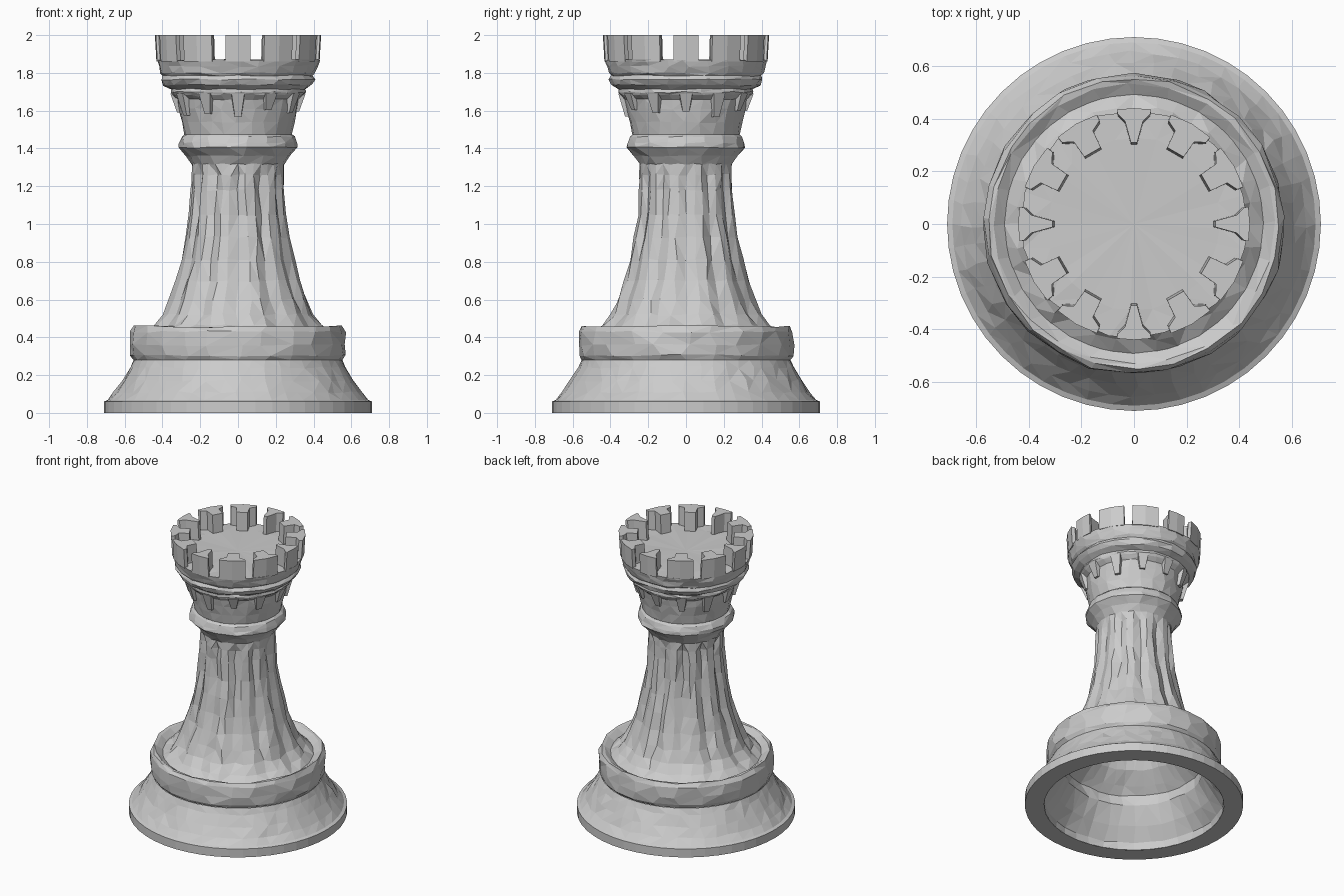
import bpy, bmesh, math, random

random.seed(7)
TAU = 2 * math.pi


def finish(bm, name):
    bmesh.ops.remove_doubles(bm, verts=bm.verts, dist=0.0005)
    bmesh.ops.triangulate(bm, faces=bm.faces)
    mesh = bpy.data.meshes.new(name)
    bm.to_mesh(mesh)
    bm.free()
    obj = bpy.data.objects.new(name, mesh)
    bpy.context.collection.objects.link(obj)
    return obj


def lathe(name, profile, segs, wear=0.0, groove=0.0):
    """Revolve (radius, z) points; wear roughens inner rows, groove cuts 12 flutes."""
    bm = bmesh.new()
    rows = []
    for i, (r, z) in enumerate(profile):
        end = i in (0, len(profile) - 1)
        w = 0 if end else wear
        row = []
        for s in range(segs):
            rr = r + random.uniform(-w, w * 0.5) if r else 0
            if groove and not end and (s * 12) % segs == 0:
                rr -= groove
            a = TAU * s / segs
            if w:
                a += random.uniform(-0.2, 0.2) * TAU / segs
            zz = z + random.uniform(-w, w) * 0.7
            row.append(bm.verts.new((rr * math.cos(a), rr * math.sin(a), zz)))
        rows.append(row)
    for lo, hi in zip(rows, rows[1:]):
        for s in range(segs):
            t = (s + 1) % segs
            bm.faces.new((lo[s], lo[t], hi[t], hi[s]))
    return finish(bm, name)


def prism(name, points, angle, z0, z1, shrink=0.0):
    """Extrude a (radial, sideways) outline upward; shrink pulls the bottom inward."""
    bm = bmesh.new()
    c, s = math.cos(angle), math.sin(angle)

    def ring(z, pull):
        out = []
        for r, t in points:
            r, t = r - pull, t * (0.5 if pull > 0.02 else 1)
            out.append(bm.verts.new((r * c - t * s, r * s + t * c, z)))
        return out
    lo, hi = ring(z0, shrink), ring(z1, 0)
    n = len(points)
    bm.faces.new(lo[::-1])
    bm.faces.new(hi)
    for i in range(n):
        j = (i + 1) % n
        bm.faces.new((lo[i], lo[j], hi[j], hi[i]))
    return finish(bm, name)


# Round foot with its flat underside ring
lathe("foot_rim", [(0.585, 0), (0.71, 0), (0.71, 0.06), (0.69, 0.068)], 48)

# Sloping base, then the drum with a raised rim around a shallow channel
lathe("base_slope", [(0.69, 0.068), (0.655, 0.11), (0.615, 0.17), (0.575, 0.24), (0.553, 0.28)],
      48, wear=0.008)
lathe("base_drum", [(0.553, 0.28), (0.57, 0.305), (0.573, 0.36), (0.57, 0.43), (0.555, 0.458),
                    (0.535, 0.455), (0.49, 0.425)], 24, wear=0.008)

# Flared shaft with shallow flutes
lathe("shaft", [(0.495, 0.424), (0.45, 0.465), (0.405, 0.52), (0.37, 0.60), (0.335, 0.70), (0.305, 0.81),
                (0.28, 0.93), (0.262, 1.05), (0.252, 1.18), (0.25, 1.26), (0.245, 1.32)],
      36, wear=0.008, groove=0.022)

# Collar ring
lathe("collar", [(0.245, 1.315), (0.275, 1.36), (0.318, 1.405), (0.315, 1.43), (0.302, 1.462), (0.285, 1.475)],
      18, wear=0.006)

# Neck, mouldings and crown floor
lathe("neck", [(0.285, 1.475), (0.30, 1.54), (0.315, 1.61), (0.325, 1.66), (0.35, 1.685)], 24, wear=0.006)
lathe("crown", [(0.35, 1.683), (0.36, 1.698), (0.358, 1.715), (0.395, 1.735), (0.41, 1.765), (0.40, 1.785),
                (0.412, 1.80), (0.422, 1.835), (0.433, 1.868), (0.33, 1.87), (0, 1.87)], 24, wear=0.006)

# Small brackets under the crown and battlements around it
for k in range(12):
    a = TAU * k / 12
    prism(f"bracket_{k + 1}", [(0.29, -0.04), (0.358, -0.034), (0.358, 0.034), (0.29, 0.04)],
          a, 1.585 + random.uniform(-0.02, 0.02), 1.69, shrink=0.035)
    if k % 3 == 0:
        outline = [(0.31, -0.012), (0.39, -0.034), (0.42, -0.063), (0.435, -0.065),
                   (0.44, 0), (0.435, 0.065), (0.42, 0.063), (0.39, 0.034), (0.31, 0.012)]
    else:
        outline = [(0.315, -0.036), (0.385, -0.042), (0.405, -0.082), (0.43, -0.086),
                   (0.44, 0), (0.43, 0.086), (0.405, 0.082), (0.385, 0.042), (0.315, 0.036)]
    prism(f"battlement_{k + 1}", outline, a, 1.86, 2.0, shrink=0.008)

# Hollow interior, seen from below
lathe("inner_wall", [(0, 1.75), (0.29, 1.75), (0.21, 1.64), (0.18, 1.50), (0.19, 1.42), (0.13, 1.32), (0.135, 1.15),
                     (0.16, 0.95), (0.20, 0.75), (0.26, 0.57), (0.33, 0.45), (0.41, 0.375), (0.455, 0.33),
                     (0.45, 0.26), (0.52, 0.14), (0.585, 0.05), (0.585, 0)], 36, wear=0.007)
